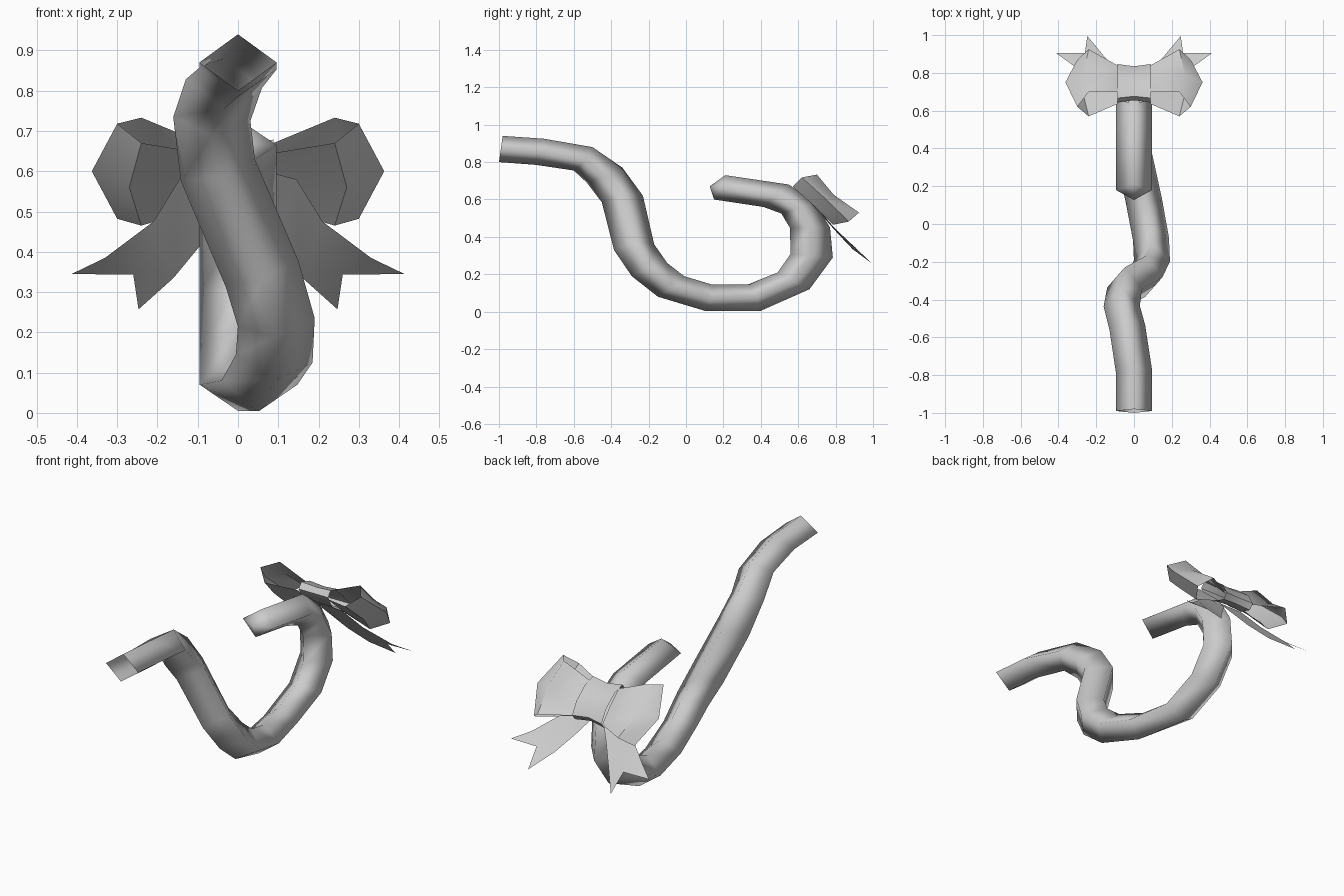
import bpy, bmesh
from math import cos, sin, pi, radians
from mathutils import Vector

if "Cube" in bpy.data.objects:
    bpy.data.objects.remove(bpy.data.objects["Cube"])


def make(name, verts, faces, mirror=False, angle=180):
    me = bpy.data.meshes.new(name)
    me.from_pydata([tuple(v) for v in verts], [], faces)
    bm = bmesh.new()
    bm.from_mesh(me)
    bmesh.ops.recalc_face_normals(bm, faces=bm.faces)
    bm.to_mesh(me)
    bm.free()
    ob = bpy.data.objects.new(name, me)
    bpy.context.collection.objects.link(ob)
    bpy.ops.object.select_all(action='DESELECT')
    ob.select_set(True)
    bpy.context.view_layer.objects.active = ob
    bpy.ops.object.shade_smooth_by_angle(angle=radians(angle))
    if mirror:
        ob.modifiers.new("mirror", 'MIRROR').use_mirror_merge = False
    return ob


def grid(rows, cols, wrap=False):
    return [(i * cols + j, i * cols + (j + 1) % cols,
             (i + 1) * cols + (j + 1) % cols, (i + 1) * cols + j)
            for i in range(rows - 1) for j in range(cols if wrap else cols - 1)]


# Tail: four-sided tube; each ring is centre x, inner ridge (y, z), outer ridge (y, z)
rings = [
    (0, -.98, .94, -1, .80), (0, -.76, .925, -.80, .785),
    (-.035, -.50, .88, -.60, .755), (-.065, -.34, .77, -.53, .69),
    (-.05, -.23, .62, -.45, .585), (.06, -.17, .36, -.385, .33),
    (.095, -.10, .26, -.29, .19), (.09, -.01, .19, -.15, .08),
    (.053, .14, .145, .10, .005), (0, .33, .145, .40, .005),
    (0, .49, .21, .66, .12), (0, .56, .31, .785, .29),
    (0, .555, .45, .77, .45), (0, .51, .525, .69, .58),
    (0, .415, .56, .55, .68), (0, .15, .60, .21, .73)]
cen = [Vector((x, (a + c) / 2, (b + d) / 2)) for x, a, b, c, d in rings]
verts = []
for i, (x, a, b, c, d) in enumerate(rings):
    t = cen[min(i + 1, len(cen) - 1)] - cen[max(i - 1, 0)]
    inner, outer = Vector((x, a, b)), Vector((x, c, d))
    side = t.cross(inner - outer).normalized() * .096
    verts += [inner, cen[i] + side, outer, cen[i] - side]
faces = grid(len(rings), 4, True)
n = len(verts)
verts.append(Vector((0, .127, .67)))  # pointed end
faces += [(n - 4 + k, n - 4 + (k + 1) % 4, n) for k in range(4)]
make("tail", verts, faces)

# Bow loops: ribbon folded round, rows from the knot out to the tip and back
loop = [
    (.088, .635, .645), (.088, .72, .57), (.088, .79, .51),
    (.24, .57, .67), (.27, .69, .56), (.24, .785, .465),
    (.30, .62, .718), (.363, .75, .60), (.30, .87, .482),
    (.24, .70, .733), (.27, .79, .625), (.24, .925, .53),
    (.088, .70, .67), (.088, .77, .61), (.088, .84, .53)]
make("bow_loop", loop, grid(5, 3), True, 50)

# Ribbon ends with a notch cut
ends = [(.03, .64, .61), (.0, .72, .54), (.145, .68, .58), (.09, .81, .42),
        (.21, .765, .475), (.16, .89, .335), (.33, .845, .385), (.26, .905, .343),
        (.413, .905, .345), (.247, .995, .257)]
make("ribbon_end", ends, [(0, 1, 3, 2), (2, 3, 5, 4), (4, 5, 7, 6), (6, 7, 8), (5, 9, 7)], True, 50)

# Knot: flattened band round the middle of the bow
v, w = Vector((0, .78, -.62)), Vector((0, .62, .78))
knot = []
for x, s in ((-.088, 1), (0, .88), (.088, 1)):
    for k in range(8):
        a = 2 * pi * (k + .5) / 8
        knot.append(Vector((x, .745, .592)) + s * (v * .125 * cos(a) + w * .05 * sin(a)))
make("bow_knot", knot, grid(3, 8, True), False, 60)
